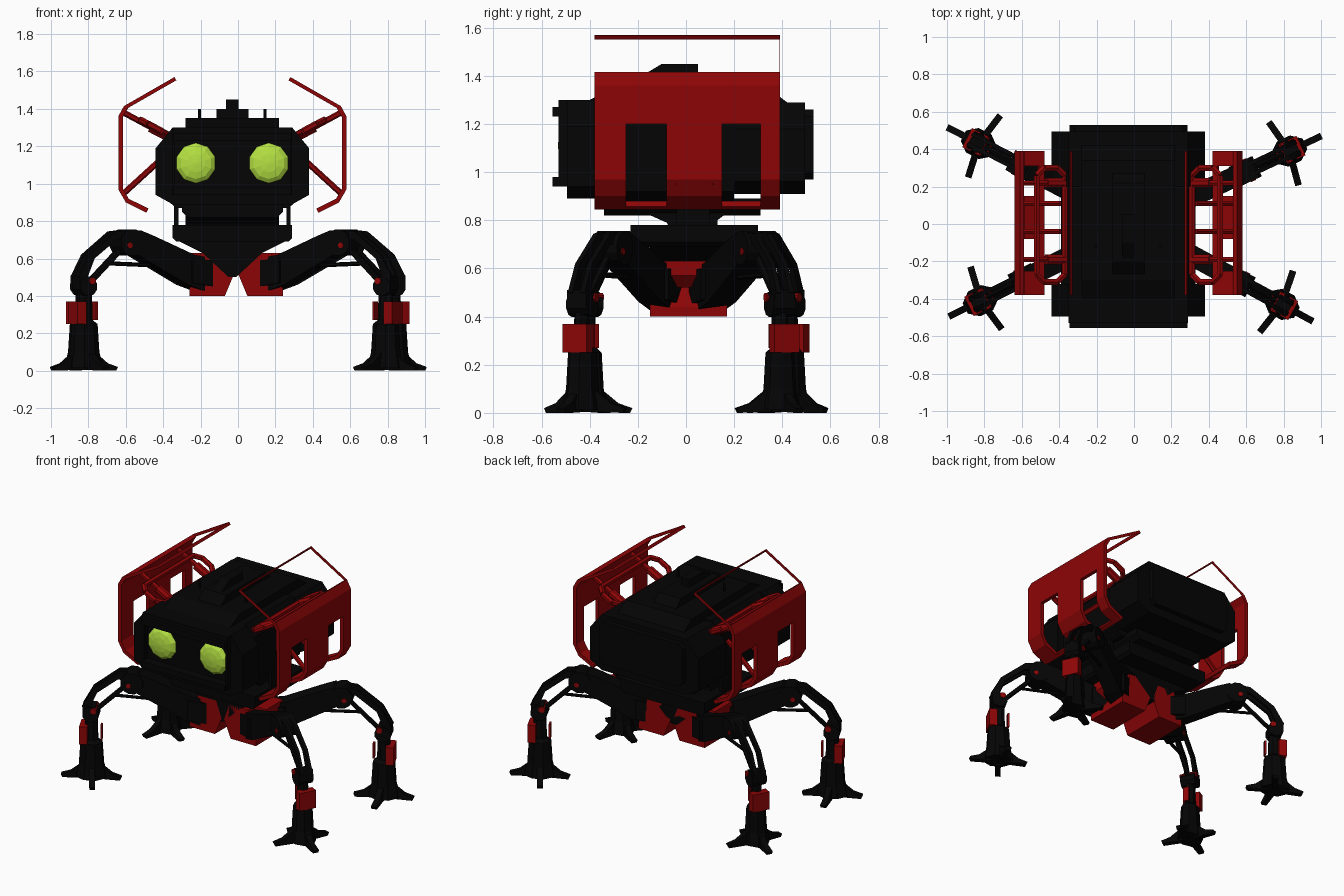
import bpy, bmesh, math
from mathutils import Matrix, Vector

if "Cube" in bpy.data.objects:
    bpy.data.objects.remove(bpy.data.objects["Cube"])


def material(name, rgb):
    m = bpy.data.materials.new(name)
    m.use_nodes = True
    m.diffuse_color = (*rgb, 1)
    m.node_tree.nodes["Principled BSDF"].inputs["Base Color"].default_value = (*rgb, 1)
    return m


BLACK = material("matte black", (0.0014, 0.0014, 0.0014))
RED = material("deep red", (0.27, 0.0015, 0.002))
GREEN = material("lime green", (0.46, 0.75, 0.055))
I = Matrix.Identity(4)
C = -0.03                                   # centre line of the hull
HULL = Matrix.Translation((C, 0, 0))


def finish(name, bm, mat, T):
    bm.transform(T)
    bmesh.ops.recalc_face_normals(bm, faces=bm.faces)
    me = bpy.data.meshes.new(name)
    bm.to_mesh(me)
    bm.free()
    me.materials.append(mat)
    ob = bpy.data.objects.new(name, me)
    bpy.context.collection.objects.link(ob)


def prisms(name, mat, parts, T=I, plane="xz"):
    """Each part is (profile, start, end), pushed along the remaining axis."""
    put = {"xz": lambda u, v, w: (u, w, v), "yz": lambda u, v, w: (w, u, v)}[plane]
    bm = bmesh.new()
    for pts, a, b in parts:
        lo = [bm.verts.new(put(u, v, a)) for u, v in pts]
        hi = [bm.verts.new(put(u, v, b)) for u, v in pts]
        bm.faces.new(lo)
        bm.faces.new(hi)
        for i in range(len(pts)):
            j = (i + 1) % len(pts)
            bm.faces.new((lo[i], lo[j], hi[j], hi[i]))
    finish(name, bm, mat, T)


def lathe(name, mat, profile, sides=8, T=I):
    bm = bmesh.new()
    rings = []
    for r, z in profile:
        rings.append([bm.verts.new((r * math.cos(t), r * math.sin(t), z))
                      for t in [math.tau * (k + 0.5) / sides for k in range(sides)]])
    for a, b in zip(rings, rings[1:]):
        for i in range(sides):
            j = (i + 1) % sides
            bm.faces.new((a[i], a[j], b[j], b[i]))
    bm.faces.new(rings[0])
    bm.faces.new(rings[-1])
    finish(name, bm, mat, T)


def rod(name, mat, p, q, r, T=I, sides=6):
    p, q = Vector(p), Vector(q)
    turn = (q - p).to_track_quat("Z", "Y").to_matrix().to_4x4()
    lathe(name, mat, [(r, 0), (r, (q - p).length)], sides, T @ Matrix.Translation(p) @ turn)


def rect(u0, u1, v0, v1):
    return [(u0, v0), (u1, v0), (u1, v1), (u0, v1)]


def shell(w, z0, z1, cx, top, bottom):
    """Symmetric hull section with cut corners."""
    half = [(w - cx, z0), (w, z0 + bottom), (w, z1 - top), (w - cx, z1)]
    return half + [(-x, z) for x, z in reversed(half)]


def band(path, t):
    """Thicken an open outline to one side."""
    inner = []
    for i, p in enumerate(path):
        a, b = Vector(path[max(i - 1, 0)]), Vector(path[min(i + 1, len(path) - 1)])
        d = (b - a).normalized()
        inner.append((p[0] + d.y * t, p[1] - d.x * t))
    return path + inner[::-1]


# Hull
prisms("hull", BLACK, [
    (shell(0.41, 0.89, 1.30, 0.09, 0.11, 0.05), -0.495, -0.32),
    (shell(0.36, 0.87, 1.30, 0.06, 0.08, 0.05), -0.32, 0.2),
    (shell(0.41, 0.91, 1.29, 0.09, 0.11, 0.05), 0.2, 0.495),
    (shell(0.315, 0.97, 1.26, 0.03, 0.03, 0.03), 0.49, 0.53),
    (shell(0.27, 0.82, 0.89, 0.03, 0.0, 0.03), -0.34, 0.31)], HULL)
prisms("face_bezel", BLACK, [
    (rect(-0.315, 0.315, 1.23, 1.27), -0.555, -0.49),
    (rect(-0.315, 0.315, 0.94, 0.98), -0.555, -0.49),
    (rect(-0.315, 0.315, 1.27, 1.3), -0.53, -0.49),
    (rect(-0.32, -0.307, 0.94, 1.3), -0.53, -0.49),
    (rect(0.307, 0.32, 0.94, 1.3), -0.53, -0.49)], HULL)

# Roof tiers and aerials
prisms("roof", BLACK, [
    ([(-0.42, 1.29), (-0.3, 1.35), (0.34, 1.35), (0.42, 1.29)], -0.25, 0.25),
    ([(-0.28, 1.34), (-0.2, 1.4), (0.22, 1.4), (0.28, 1.34)], -0.085, 0.085),
    ([(-0.2, 1.39), (-0.1, 1.45), (0.05, 1.45), (0.05, 1.39)], -0.033, 0.033)], HULL, "yz")
for x in (-0.175, 0.175):
    rod("aerial", BLACK, (x, -0.12, 1.34), (x, -0.12, 1.4), 0.009, HULL)

# Eyes
for x in (-0.195, 0.195):
    lathe("eye", GREEN, [(0.109, 0), (0.105, 0.01), (0.085, 0.025), (0.05, 0.034), (0.01, 0.038)], 10,
          HULL @ Matrix.Translation((x, -0.493, 1.11)) @ Matrix.Rotation(math.pi / 2, 4, "X"))

# Neck, turret and pelvis
prisms("neck", BLACK, [
    ([(-0.07, 0.77), (0.13, 0.77), (0.13, 0.8), (0.17, 0.83), (-0.17, 0.83), (-0.08, 0.79)], -0.25, 0.25)],
    HULL, "yz")
prisms("neck_posts", BLACK, [(rect(s * 0.3 - 0.012, s * 0.3 + 0.012, 0.72, 0.9), -0.04, 0.1)
                             for s in (-1, 1)], HULL)
prisms("turret", BLACK, [
    (shell(0.32, 0.69, 0.78, 0.02, 0.0, 0.02), -0.23, 0.30),
    ([(-0.3, 0.7), (0.3, 0.7), (0.16, 0.63), (0.02, 0.5), (-0.02, 0.5), (-0.16, 0.63)], -0.15, 0.17)], HULL)
for s in (-1, 1):
    side = Matrix.Translation((-0.01, 0, 0)) @ Matrix.Diagonal((s, 1, 1, 1))
    prisms("pelvis_block", RED, [
        ([(0.01, 0.52), (0.06, 0.40), (0.25, 0.40), (0.25, 0.44), (0.19, 0.54), (0.19, 0.63), (0.05, 0.63)],
         -0.15, 0.17),
        ([(0.18, 0.52), (0.23, 0.52), (0.28, 0.57), (0.28, 0.63), (0.18, 0.63)], -0.08, 0.1)], side)

# Side armour: panel with two windows, open flap rim, struts and grab loop
OUTLINE = [(0.58, 1.415), (0.61, 1.36), (0.61, 0.97), (0.57, 0.9), (0.46, 0.845)]
for s in (-1, 1):
    side = HULL @ Matrix.Diagonal((s, 1, 1, 1))
    full = band(OUTLINE, 0.025)
    above = band(OUTLINE[:2] + [(0.61, 1.2)], 0.025)
    sill = band([(0.485, 0.857), (0.46, 0.845)], 0.025)
    parts = [(full, a, b) for a, b in ((-0.38, -0.25), (-0.08, 0.15), (0.31, 0.39))]
    parts += [(p, a, b) for p in (above, sill) for a, b in ((-0.25, -0.08), (0.15, 0.31))]
    prisms("armour_panel", RED, parts, side)
    slope = band([(0.31, 1.57), (0.58, 1.415)], 0.02)
    lip = band([(0.31, 1.57), (0.315, 1.567)], 0.02)
    prisms("flap_rim", RED, [(slope, -0.38, -0.379), (slope, 0.389, 0.39), (lip, -0.38, 0.39)], side)
    for y in (-0.19, 0.22):
        rod("upper_strut", RED, (0.34, y, 1.25), (0.59, y, 1.385), 0.016, side)
        rod("upper_strut_sleeve", RED, (0.34, y, 1.25), (0.44, y, 1.302), 0.028, side, 8)
    for y in (-0.04, 0.11):
        rod("lower_strut", RED, (0.36, y, 1.15), (0.59, y, 0.94), 0.016, side)
    loop = [(0.34, -0.27), (0.38, -0.31), (0.45, -0.31), (0.49, -0.27),
            (0.49, 0.26), (0.45, 0.3), (0.38, 0.3), (0.34, 0.26)]
    loop = [(x, y, 1.26 + (x - 0.34) * 0.54) for x, y in loop]
    for p, q in zip(loop, loop[1:] + loop[:1]):
        rod("grab_loop", RED, p, q, 0.018, side)


# Legs, laid out along their own radial direction with the foot at FOOT
FOOT = 0.93


def leg(name, fx, fy):
    az = math.atan2(fy, fx)
    d = Vector((math.cos(az), math.sin(az), 0))
    T = Matrix.Translation(Vector((fx, fy, 0)) - d * FOOT) @ Matrix.Rotation(az, 4, "Z")
    foot = T @ Matrix.Translation((FOOT, 0, 0))
    prisms(name + "_thigh", BLACK, [
        ([(0.14, 0.5), (0.22, 0.42), (0.34, 0.46), (0.64, 0.62), (0.68, 0.72), (0.62, 0.75),
          (0.54, 0.72), (0.3, 0.62), (0.18, 0.6)], -0.055, 0.055),
        ([(0.2, 0.45), (0.32, 0.47), (0.32, 0.6), (0.2, 0.59)], -0.075, 0.075)], T)
    rod(name + "_knee", BLACK, (0.67, -0.06, 0.685), (0.67, 0.06, 0.685), 0.072, T, 12)
    rod(name + "_knee_pin", RED, (0.69, -0.064, 0.67), (0.69, 0.064, 0.67), 0.016, T, 8)
    shin = [(0.66, 0.755), (0.76, 0.745), (0.92, 0.62), (0.985, 0.5), (0.94, 0.48), (0.89, 0.6),
            (0.76, 0.7), (0.68, 0.7)]
    prisms(name + "_shin", BLACK, [(shin, -0.04, -0.018), (shin, 0.018, 0.04),
                                   ([(0.9, 0.44), (0.98, 0.44), (0.98, 0.51), (0.9, 0.5)], -0.045, 0.045)], T)
    rod(name + "_piston", BLACK, (0.7, 0, 0.66), (0.92, 0, 0.45), 0.016, T)
    rod(name + "_cable", BLACK, (0.42, 0, 0.56), (0.80, 0, 0.575), 0.011, T)
    rod(name + "_ankle", BLACK, (FOOT, -0.05, 0.45), (FOOT, 0.05, 0.45), 0.052, T, 10)
    rod(name + "_ankle_pin", RED, (FOOT - 0.02, -0.058, 0.48), (FOOT - 0.02, 0.058, 0.48), 0.02, T, 8)
    lathe(name + "_foot", BLACK, [(0.1, 0.015), (0.095, 0.05), (0.082, 0.1), (0.072, 0.25), (0.045, 0.27),
                                  (0.04, 0.42)], 8, foot @ Matrix.Diagonal((1, 0.8, 1, 1)))
    prisms(name + "_ankle_guard", RED, [
        (rect(0.018, 0.07, 0.25, 0.37), -0.057, 0.057),
        (rect(-0.07, -0.058, 0.27, 0.37), -0.02, 0.02)], foot)
    for turn in (0, 100, 180, 260):
        prisms(name + "_toe", BLACK, [
            ([(0.04, 0.005), (0.18, 0.0), (0.19, 0.02), (0.13, 0.04), (0.08, 0.08), (0.04, 0.11)],
             -0.018, 0.018)], foot @ Matrix.Rotation(math.radians(turn), 4, "Z"))


leg("front_left_leg", 0.79, -0.43)
leg("front_right_leg", -0.82, -0.41)
leg("back_left_leg", 0.83, 0.39)
leg("back_right_leg", -0.83, 0.43)
